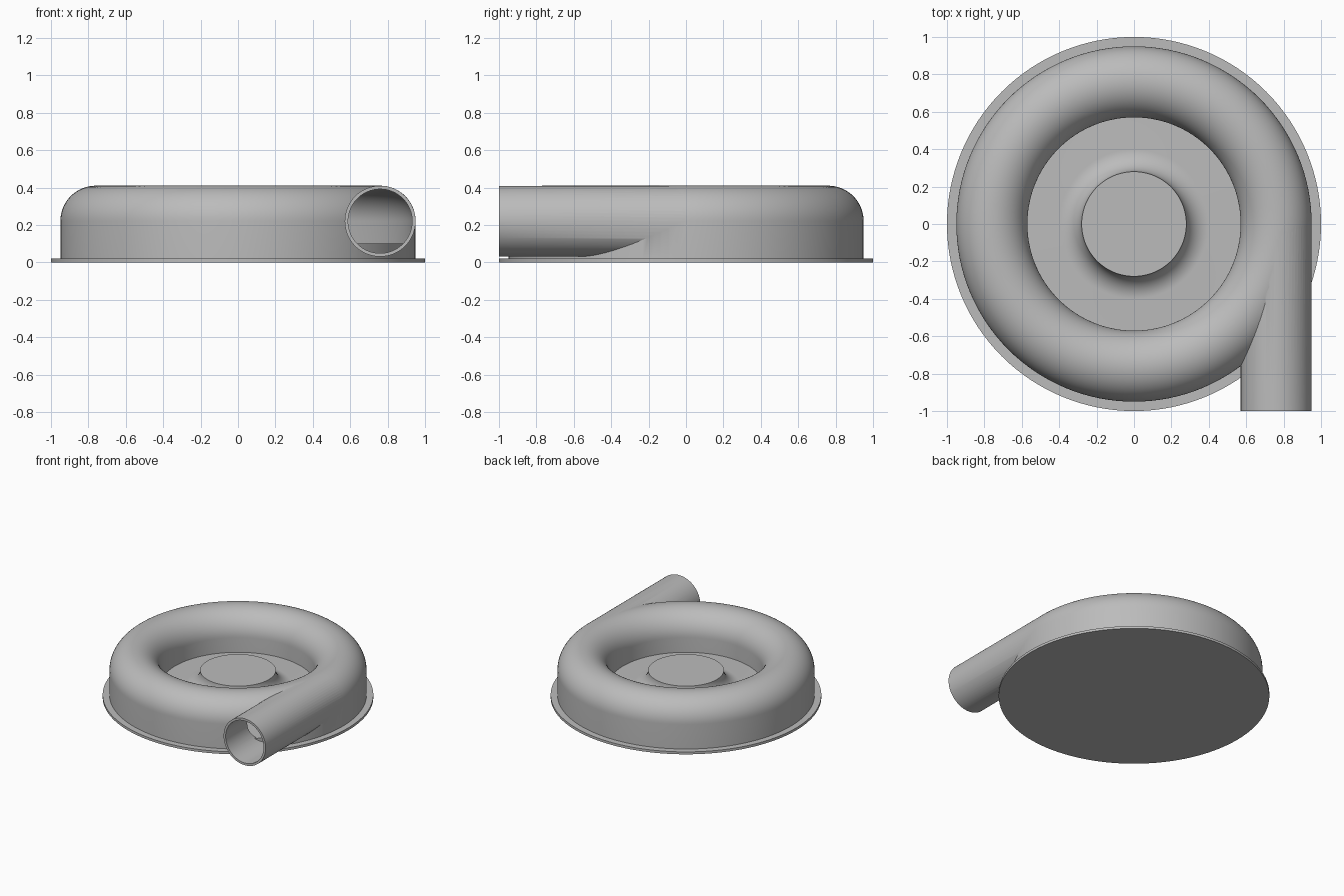
import bpy, bmesh
from math import sin, cos, pi, radians
from mathutils import Matrix, Vector

cube = bpy.data.objects.get("Cube")
if cube:
    bpy.data.objects.remove(cube)

metal = bpy.data.materials.new("cast grey")
metal.use_nodes = True
GREY = (0.5, 0.5, 0.5, 1)
metal.diffuse_color = GREY
metal.node_tree.nodes["Principled BSDF"].inputs["Base Color"].default_value = GREY

TUBE_R, TUBE_Z, TUBE_X = 0.19, 0.22, 0.76   # scroll tube radius, height, centre radius
BORE_R = 0.172
SEGMENTS = 128


def finish(name, bm):
    bmesh.ops.recalc_face_normals(bm, faces=bm.faces)
    mesh = bpy.data.meshes.new(name)
    bm.to_mesh(mesh)
    bm.free()
    mesh.materials.append(metal)
    obj = bpy.data.objects.new(name, mesh)
    bpy.context.collection.objects.link(obj)
    return obj


def lathe(name, profile, closed):
    """Spin an (r, z) profile around the z axis."""
    bm = bmesh.new()
    verts = [bm.verts.new((r, 0, z)) for r, z in profile]
    edges = [bm.edges.new(pair) for pair in zip(verts, verts[1:])]
    if closed:
        edges.append(bm.edges.new((verts[-1], verts[0])))
    bmesh.ops.spin(bm, geom=verts + edges, axis=(0, 0, 1), cent=(0, 0, 0),
                   angle=2 * pi, steps=SEGMENTS, use_duplicate=False)
    bmesh.ops.remove_doubles(bm, verts=bm.verts, dist=0.0001)
    return finish(name, bm)


def arc(cx, cz, radius, start, end, steps):
    angles = [radians(start + (end - start) * i / steps) for i in range(steps + 1)]
    return [(cx + radius * cos(a), cz + radius * sin(a)) for a in angles]


def scroll(name, radius, bottom):
    """Ring with a domed top and straight walls."""
    dome = arc(TUBE_X, TUBE_Z, radius, 0, 180, 32)
    return lathe(name, [(TUBE_X + radius, bottom)] + dome + [(TUBE_X - radius, bottom)], True)


def pipe(name, radius, y0, y1):
    bm = bmesh.new()
    place = Matrix.Translation((TUBE_X, (y0 + y1) / 2, TUBE_Z)) @ Matrix.Rotation(pi / 2, 4, "X")
    bmesh.ops.create_cone(bm, cap_ends=True, segments=64, radius1=radius, radius2=radius,
                          depth=y1 - y0, matrix=place)
    return finish(name, bm)


def boolean(target, tool, operation):
    mod = target.modifiers.new(operation.lower(), "BOOLEAN")
    mod.object, mod.operation, mod.solver = tool, operation, "EXACT"
    bpy.context.view_layer.objects.active = target
    bpy.ops.object.modifier_apply(modifier=mod.name)
    bpy.data.objects.remove(tool)


# Round flange closing the underside
flange = lathe("base_flange", [(0, 0), (1, 0), (1, 0.02), (0, 0.02)], False)

# Inner floor with the flared hub in the middle
flare = arc(0.4, TUBE_Z, 0.12, 270, 180, 16)
floor = lathe("floor_and_hub", [(0, 0.01), (0.945, 0.01), (0.945, 0.1)] + flare + [(0, TUBE_Z)], False)

# Hollow scroll casing merged with its tangential outlet pipe
casing = scroll("scroll_casing", TUBE_R, 0.01)
boolean(casing, pipe("outlet_pipe", TUBE_R - 0.0005, -1, 0.01), "UNION")
boolean(casing, scroll("scroll_cavity", BORE_R, -0.05), "DIFFERENCE")
boolean(casing, pipe("outlet_bore", BORE_R - 0.0007, -1.1, 0.01), "DIFFERENCE")

# Smooth curves, crisp edges
for obj in (flange, floor, casing):
    bpy.ops.object.select_all(action="DESELECT")
    obj.select_set(True)
    bpy.context.view_layer.objects.active = obj
    bpy.ops.object.shade_smooth_by_angle(angle=radians(30))
